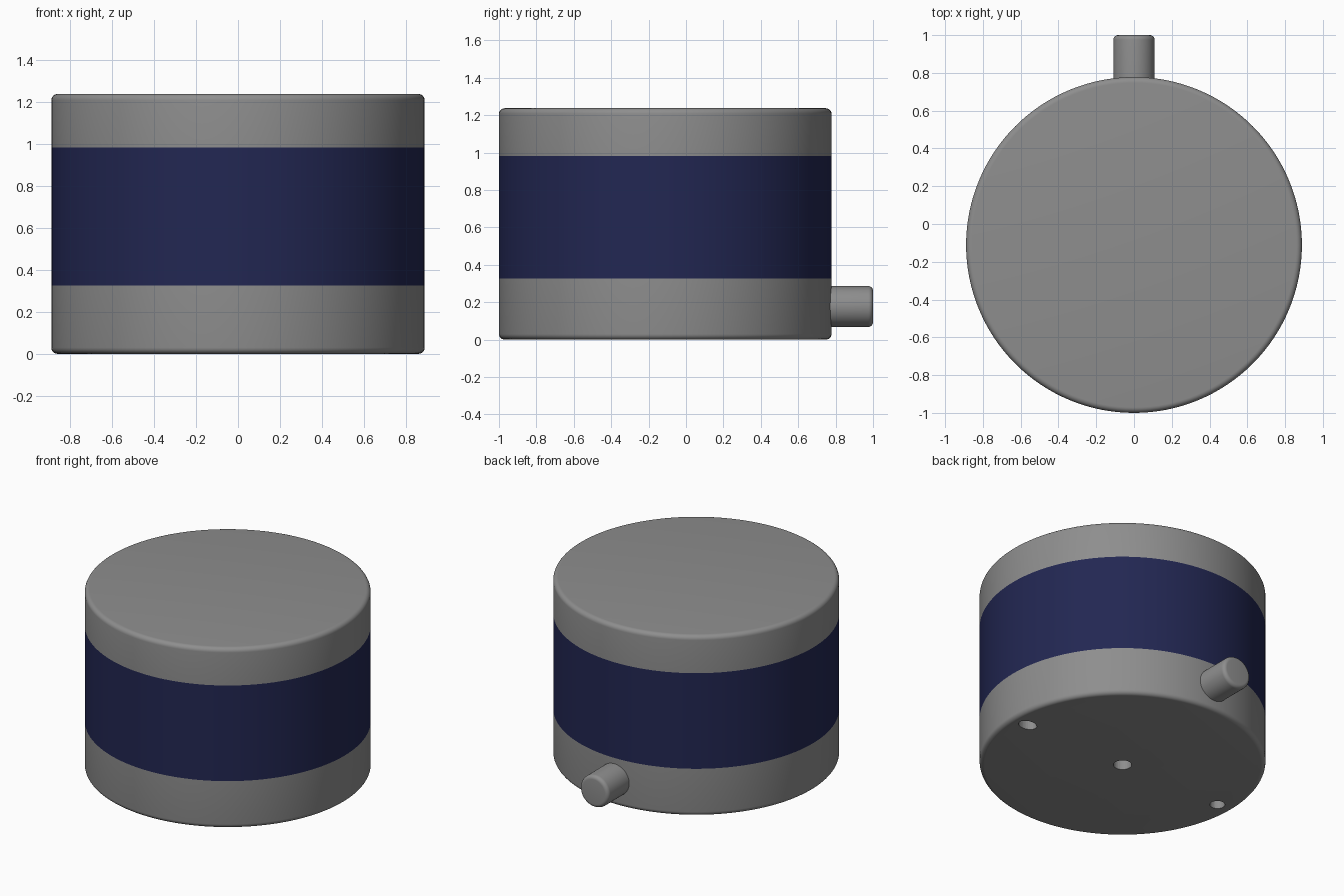
import bpy, bmesh, math
from mathutils import Matrix, Vector

if "Cube" in bpy.data.objects:
    bpy.data.objects.remove(bpy.data.objects["Cube"])

CY, R, H = -0.111, 0.889, 1.237
Z_LOW, Z_HIGH = 0.326, 0.982


def arc(cr, cz, rad, a0, a1, n=6):
    """Fillet points (radius, height) between two angles in degrees."""
    return [(cr + rad * math.cos(math.radians(a0 + (a1 - a0) * i / n)),
             cz + rad * math.sin(math.radians(a0 + (a1 - a0) * i / n)))
            for i in range(n + 1)]


def lathe(name, profile, segs=128, matrix=Matrix()):
    """Revolve a (radius, height) profile into a closed solid."""
    bm = bmesh.new()
    rings = [[bm.verts.new((r * math.cos(math.tau * i / segs),
                            r * math.sin(math.tau * i / segs), z))
              for i in range(segs)] for r, z in profile]
    for a, b in zip(rings, rings[1:]):
        for i in range(segs):
            j = (i + 1) % segs
            bm.faces.new((a[i], a[j], b[j], b[i]))
    bm.faces.new(rings[0][::-1])
    bm.faces.new(rings[-1])
    bm.transform(matrix)
    mesh = bpy.data.meshes.new(name)
    bm.to_mesh(mesh)
    bm.free()
    obj = bpy.data.objects.new(name, mesh)
    bpy.context.collection.objects.link(obj)
    return obj


def material(name, colour):
    mat = bpy.data.materials.new(name)
    mat.diffuse_color = (*colour, 1)
    mat.use_nodes = True
    mat.node_tree.nodes["Principled BSDF"].inputs["Base Color"].default_value = mat.diffuse_color
    return mat


def smooth(obj):
    bpy.ops.object.select_all(action='DESELECT')
    obj.select_set(True)
    bpy.context.view_layer.objects.active = obj
    bpy.ops.object.shade_smooth_by_angle(angle=math.radians(30))


body = Matrix.Translation((0, CY, 0))
F = 0.03

# Stacked body: lower housing, coloured band, upper cap
base = lathe("lower_housing", arc(R - F, F, F, -90, 0) + [(R, Z_LOW)], matrix=body)
band = lathe("coloured_band", [(R, Z_LOW), (R, Z_HIGH)], matrix=body)
cap = lathe("upper_cap", [(R, Z_HIGH)] + arc(R - F, H - F, F, 0, 90), matrix=body)

# Cable connector stub on the back
point_back = Matrix.Translation((0, 0.7, 0.177)) @ Matrix.Rotation(-math.pi / 2, 4, 'X')
stub = lathe("connector_stub", [(0.109, 0)] + arc(0.084, 0.275, 0.025, 0, 90),
             segs=48, matrix=point_back)

# Dark grey metal and navy band
grey = material("dark_grey", (0.27, 0.27, 0.27))
navy = material("navy", (0.016, 0.02, 0.085))
for part in (base, cap, stub):
    part.data.materials.append(grey)
band.data.materials.append(navy)

# Blind mounting holes in the underside: centre, round, and radial slot
for name, x, r, stretch in (("centre_hole_cutter", 0, 0.057, 1),
                            ("round_hole_cutter", -0.77, 0.047, 1),
                            ("slot_hole_cutter", 0.77, 0.047, 1.35)):
    stretch_x = Matrix.Scale(stretch, 4, Vector((1, 0, 0)))
    cutter = lathe(name, [(r, -0.1), (r, 0.2)], segs=32,
                   matrix=Matrix.Translation((x, CY, 0)) @ stretch_x)
    cutter.data.materials.append(grey)
    cutter.hide_render = True
    cutter.hide_set(True)
    mod = base.modifiers.new(name, 'BOOLEAN')
    mod.operation = 'DIFFERENCE'
    mod.object = cutter
    mod.solver = 'EXACT'

for part in (base, band, cap, stub):
    smooth(part)
